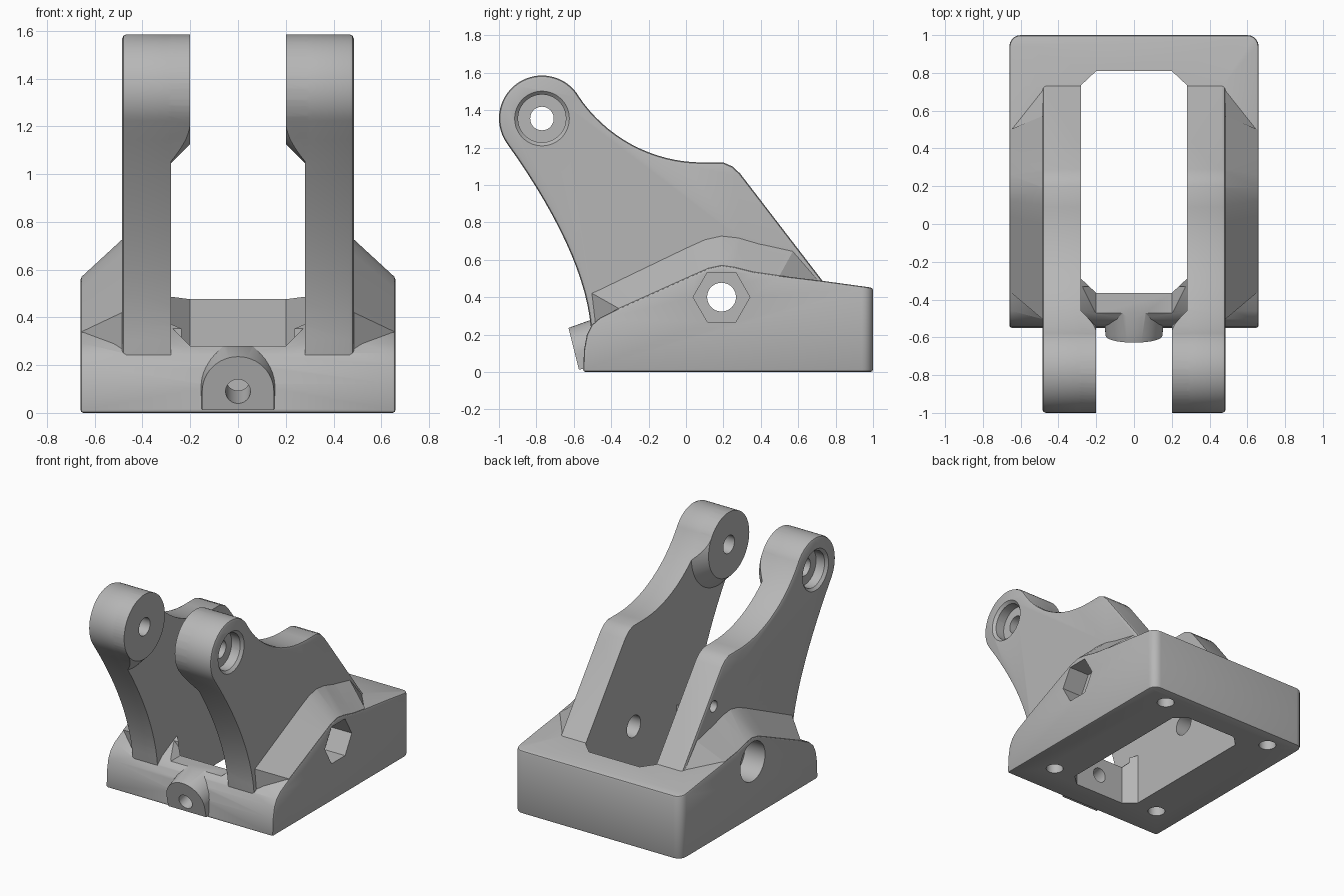
import bpy, bmesh, math
from mathutils import Vector

cube = bpy.data.objects.get("Cube")
if cube:
    bpy.data.objects.remove(cube, do_unlink=True)

grey = bpy.data.materials.new("plain grey")
grey.use_nodes = True
grey.diffuse_color = (0.47, 0.47, 0.47, 1)
grey.node_tree.nodes["Principled BSDF"].inputs["Base Color"].default_value = (0.47, 0.47, 0.47, 1)


def loft(name, ring_a, ring_b, tweak=None):
    """Closed solid between two rings of 3D points."""
    bm = bmesh.new()
    a = [bm.verts.new(p) for p in ring_a]
    b = [bm.verts.new(p) for p in ring_b]
    bm.faces.new(a)
    bm.faces.new(b)
    for i in range(len(a)):
        j = (i + 1) % len(a)
        bm.faces.new((a[i], a[j], b[j], b[i]))
    bmesh.ops.recalc_face_normals(bm, faces=bm.faces)
    if tweak:
        tweak(bm)
    mesh = bpy.data.meshes.new(name)
    bm.to_mesh(mesh)
    bm.free()
    mesh.materials.append(grey)
    obj = bpy.data.objects.new(name, mesh)
    bpy.context.collection.objects.link(obj)
    return obj


def at_x(points, x):
    return [(x, y, z) for y, z in points]


def at_z(points, z):
    return [(x, y, z) for x, y in points]


def arc(cy, cz, r, start, end, n):
    angles = [math.radians(start + (end - start) * i / n) for i in range(n + 1)]
    return [(cy + r * math.cos(t), cz + r * math.sin(t)) for t in angles]


def circle(cy, cz, r, n=40):
    return arc(cy, cz, r, 0, 360, n)[:-1]


def rod(name, profile, x0, x1):
    return loft(name, at_x(profile, x0), at_x(profile, x1))


def combine(target, tool, operation):
    mod = target.modifiers.new("combine", 'BOOLEAN')
    mod.operation, mod.solver, mod.object = operation, 'EXACT', tool
    bpy.context.view_layer.objects.active = target
    bpy.ops.object.modifier_apply(modifier=mod.name)
    bpy.data.objects.remove(tool, do_unlink=True)


# Base block with rounded rear corners and a fine edge break
ridge = [(-0.36, 0.34), (0.04, 0.52), (0.12, 0.555), (0.19, 0.57),
         (0.26, 0.56), (0.36, 0.535), (0.5, 0.515)]
base_profile = ([(1, 0), (-0.55, 0), (-0.545, 0.12), (-0.53, 0.2), (-0.505, 0.25),
                 (-0.46, 0.29)] + ridge + [(0.73, 0.487), (1, 0.45)])


def break_edges(bm):
    corners = [e for e in bm.edges if all(v.co.y > 0.99 for v in e.verts)
               and abs(e.verts[0].co.x - e.verts[1].co.x) < 0.01]
    bmesh.ops.bevel(bm, geom=corners, offset=0.06, segments=5, profile=0.5, affect='EDGES')
    sharp = [e for e in bm.edges if e.calc_face_angle(0) > math.radians(50)]
    bmesh.ops.bevel(bm, geom=sharp, offset=0.013, segments=2, profile=0.5, affect='EDGES')


body = loft("bracket_body", at_x(base_profile, -0.66), at_x(base_profile, 0.66), break_edges)

# Arm outline: rear slope, concave back, round head, curved front
head = (-0.77, 1.355)
p0, p1, p2 = Vector((-0.958, 1.223)), Vector((-0.55, 0.65)), Vector((-0.51, 0.25))
front_curve = []
for i in range(1, 15):
    t = i / 14
    front_curve.append(tuple(p0 * (1 - t) ** 2 + p1 * 2 * t * (1 - t) + p2 * t * t))
arm_profile = ([(0.73, 0.3), (0.73, 0.487), (0.29, 1.06), (0.25, 1.098), (0.2, 1.12)]
               + arc(0.09, 1.92, 0.8, 270, 213.3, 16)
               + arc(*head, 0.23, 36, 215, 30) + front_curve + [(-0.49, 0.15)])


def bevel_outer(bm):
    edges = [e for e in bm.edges if all(abs(v.co.x) > 0.48 for v in e.verts)]
    bmesh.ops.bevel(bm, geom=edges, offset=0.018, segments=2, profile=0.5,
                    affect='EDGES', clamp_overlap=False)


# Gusset: sloping shoulder between base wall and arm
shoulder = [(-0.52, 0.43), (0, 0.68), (0.1, 0.725), (0.19, 0.745),
            (0.28, 0.735), (0.4, 0.7), (0.58, 0.66)]
gusset_in = shoulder + [(0.73, 0.487), (0.73, 0.2), (-0.5, 0.2), (-0.5, 0.26)]
gusset_out = ridge + [(0.5, 0.505), (0.5, 0.2), (-0.36, 0.2), (-0.36, 0.33)]

for s in (-1, 1):
    arm = loft("arm", at_x(arm_profile, 0.28 * s), at_x(arm_profile, 0.485 * s), bevel_outer)
    # Inner head boss flaring into the arm
    boss = loft("head_boss", at_x(circle(*head, 0.23, 64), 0.2 * s),
                at_x(circle(*head, 0.33, 64), 0.3 * s))
    combine(boss, rod("boss_limit", arm_profile, 0.19 * s, 0.31 * s), 'INTERSECT')
    combine(arm, boss, 'UNION')
    combine(body, arm, 'UNION')
    gusset = loft("gusset", at_x(gusset_in, 0.465 * s), at_x(gusset_out, 0.655 * s))
    combine(body, gusset, 'UNION')

# Tilted screw pad on the front bar
tilt = math.radians(14)
axis = Vector((0, math.cos(tilt), math.sin(tilt)))
up = Vector((0, -math.sin(tilt), math.cos(tilt)))
face_centre = Vector((0, -0.592, 0.09))


def tilted(points, depth, scale=1.0):
    return [face_centre + axis * depth + Vector((u * scale, 0, 0)) + up * v * scale
            for u, v in points]


pad_outline = [(0.15, -0.08)] + arc(0, 0, 0.15, 0, 180, 24) + [(-0.15, -0.08)]
combine(body, loft("screw_pad", tilted(pad_outline, 0), tilted(pad_outline, 0.18, 1.12)), 'UNION')

# Central opening with chamfered corners
opening = [(0.28, -0.29), (0.28, 0.735), (0.2, 0.81), (-0.2, 0.81), (-0.28, 0.735),
           (-0.28, -0.29), (-0.2, -0.365), (0.2, -0.365)]
combine(body, loft("opening_cutter", at_z(opening, -0.1), at_z(opening, 0.85)), 'DIFFERENCE')

# Lowered front bar between the arms
notch = [(-0.2, 0.28), (0.2, 0.28), (0.28, 0.36), (0.28, 0.45), (-0.28, 0.45), (-0.28, 0.36)]
combine(body, loft("notch_cutter", [(x, -0.7, z) for x, z in notch],
                   [(x, -0.33, z) for x, z in notch]), 'DIFFERENCE')

# Pivot holes and counterbores in the heads, lower cross bolt with its seats
axle = (0.19, 0.4)
cutters = [
    rod("pivot_hole", circle(*head, 0.063), -0.7, 0.7),
    rod("bolt_hole", circle(*axle, 0.077), -0.9, 0.9),
    rod("hex_seat", circle(*axle, 0.152, 6), 0.5, 0.9),
    rod("round_seat", circle(*axle, 0.14), -0.9, -0.5),
    rod("side_hole", circle(0.38, 0.82, 0.04, 24), -0.7, -0.2),
    loft("screw_hole", tilted(circle(0, 0, 0.052, 32), -0.1),
         tilted(circle(0, 0, 0.052, 32), 0.4)),
]
for s in (-1, 1):
    cutters.append(rod("counterbore", circle(*head, 0.128), 0.4 * s, 0.6 * s))
    cutters.append(loft("counterbore_lip", at_x(circle(*head, 0.126), 0.465 * s),
                        at_x(circle(*head, 0.167), 0.505 * s)))
    # Mounting holes under the base
    for y in (-0.3, 0.87):
        ring = circle(0.45 * s, y, 0.058, 28)
        cutters.append(loft("mount_hole", at_z(ring, -0.1), at_z(ring, 0.22)))
for cutter in cutters:
    combine(body, cutter, 'DIFFERENCE')

# Smooth shading on curved walls, crisp edges elsewhere
bpy.ops.object.select_all(action='DESELECT')
body.select_set(True)
bpy.context.view_layer.objects.active = body
bpy.ops.object.shade_smooth_by_angle(angle=math.radians(28))
